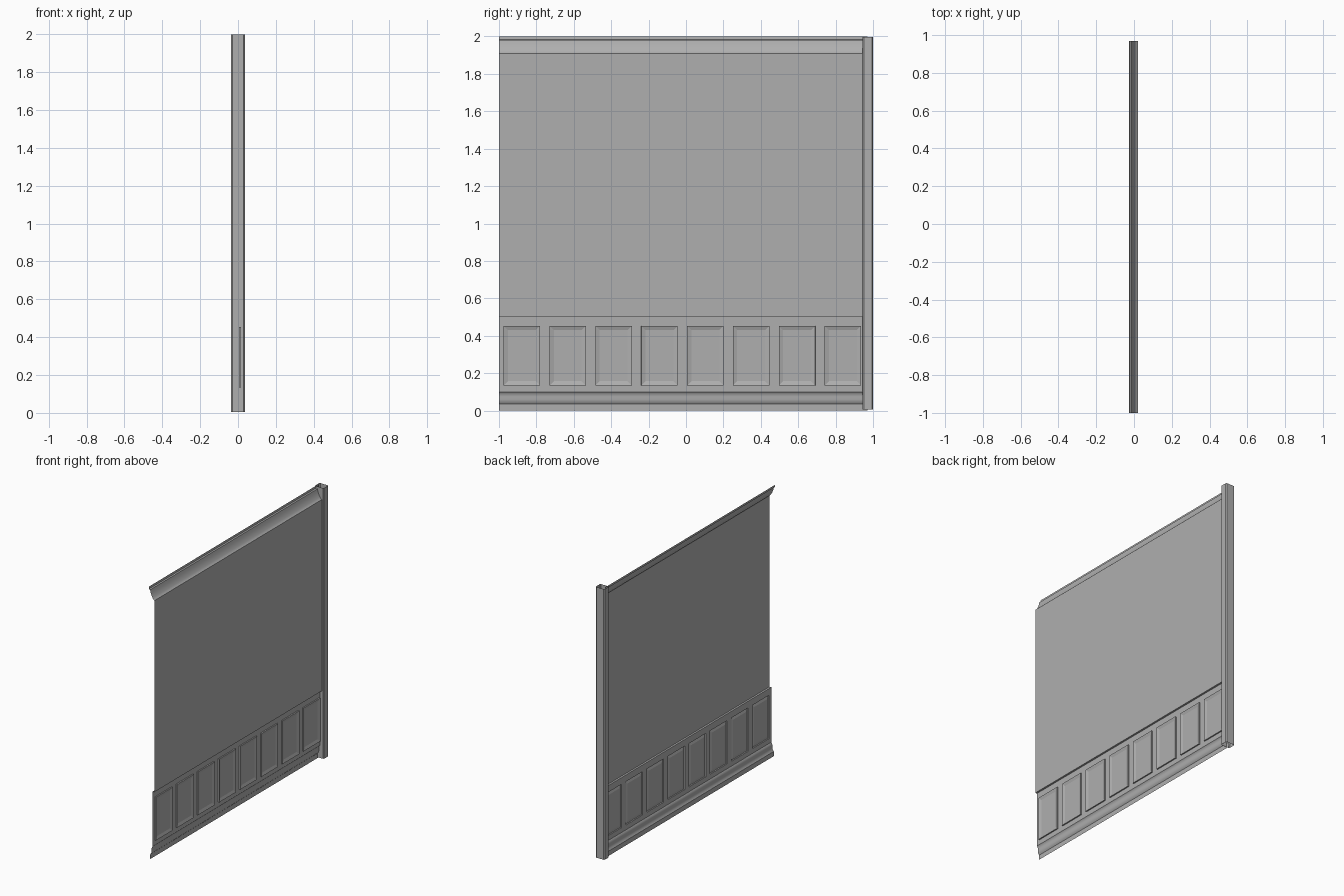
import bpy, bmesh, math

if "Cube" in bpy.data.objects:
    bpy.data.objects.remove(bpy.data.objects["Cube"])

WALL_X = 0.02      # plane of the plain wall
PANEL_X = 0.006    # plane of the wainscot face
Y0, Y1 = -1.0, 0.97

paint = bpy.data.materials.new("grey_paint")
paint.diffuse_color = (0.43, 0.43, 0.43, 1.0)
paint.use_nodes = True
paint.node_tree.nodes["Principled BSDF"].inputs["Base Color"].default_value = paint.diffuse_color


def finish(name, bm, smooth=False):
    me = bpy.data.meshes.new(name)
    bm.to_mesh(me)
    bm.free()
    me.materials.append(paint)
    ob = bpy.data.objects.new(name, me)
    bpy.context.collection.objects.link(ob)
    if smooth:
        bpy.ops.object.select_all(action='DESELECT')
        ob.select_set(True)
        bpy.context.view_layer.objects.active = ob
        bpy.ops.object.shade_smooth_by_angle(angle=math.radians(35))
    return ob


def sweep_y(name, profile, smooth=False):
    """Open sheet: an (x, z) profile, listed upward, run along y; faces -x."""
    bm = bmesh.new()
    a, b = [[bm.verts.new((x, y, z)) for x, z in profile] for y in (Y0, Y1)]
    for i in range(len(profile) - 1):
        bm.faces.new((a[i], a[i + 1], b[i + 1], b[i]))
    return finish(name, bm, smooth)


# Plain upper wall, one-sided sheet
sweep_y("wall", [(WALL_X, 0.502), (WALL_X, 1.91)])

# Crown moulding: swelling body and top fillet
sweep_y("crown_moulding", [
    (WALL_X, 1.91), (0.013, 1.914), (0.005, 1.925), (-0.003, 1.94),
    (-0.010, 1.958), (-0.015, 1.98), (-0.025, 1.983), (-0.026, 2.0)], True)

# Baseboard with stepped ogee
sweep_y("baseboard", [
    (-0.014, 0.0), (-0.014, 0.035), (-0.006, 0.045), (-0.003, 0.06),
    (-0.003, 0.075), (-0.001, 0.09), (PANEL_X, 0.098)], True)

# Ledge on top of the wainscot
sweep_y("wainscot_ledge", [(PANEL_X, 0.502), (WALL_X, 0.502)])

# Wainscot: sheet grid with eight recessed, raised-field panels
COUNT, PITCH = 8, 0.2452
ys = [Y0]
for i in range(COUNT):
    start = -0.975 + i * PITCH
    ys += [start, start + 0.195]
ys.append(Y1)
zs = [0.098, 0.134, 0.453, 0.502]
bm = bmesh.new()
grid = [[bm.verts.new((PANEL_X, y, z)) for z in zs] for y in ys]
panels = []
for i in range(len(ys) - 1):
    for j in range(3):
        f = bm.faces.new((grid[i][j], grid[i][j + 1],
                          grid[i + 1][j + 1], grid[i + 1][j]))
        if j == 1 and i % 2 == 1:
            panels.append(f)
bm.normal_update()
bmesh.ops.inset_individual(bm, faces=panels, thickness=0.0003, depth=-0.009)
bm.normal_update()
bmesh.ops.inset_individual(bm, faces=panels, thickness=0.032, depth=0.007)
finish("wainscot_panels", bm)

# End post: open chamfered tube
hx, ya, yb, c = 0.036, 0.945, 1.0, 0.006
ring = [(-hx + c, ya), (hx - c, ya), (hx, ya + c), (hx, yb - c),
        (hx - c, yb), (-hx + c, yb), (-hx, yb - c), (-hx, ya + c)]
bm = bmesh.new()
low = [bm.verts.new((x, y, 0.006)) for x, y in ring]
top = [bm.verts.new((x, y, 1.997)) for x, y in ring]
for i in range(8):
    k = (i + 1) % 8
    bm.faces.new((low[i], low[k], top[k], top[i]))
finish("end_post", bm)
